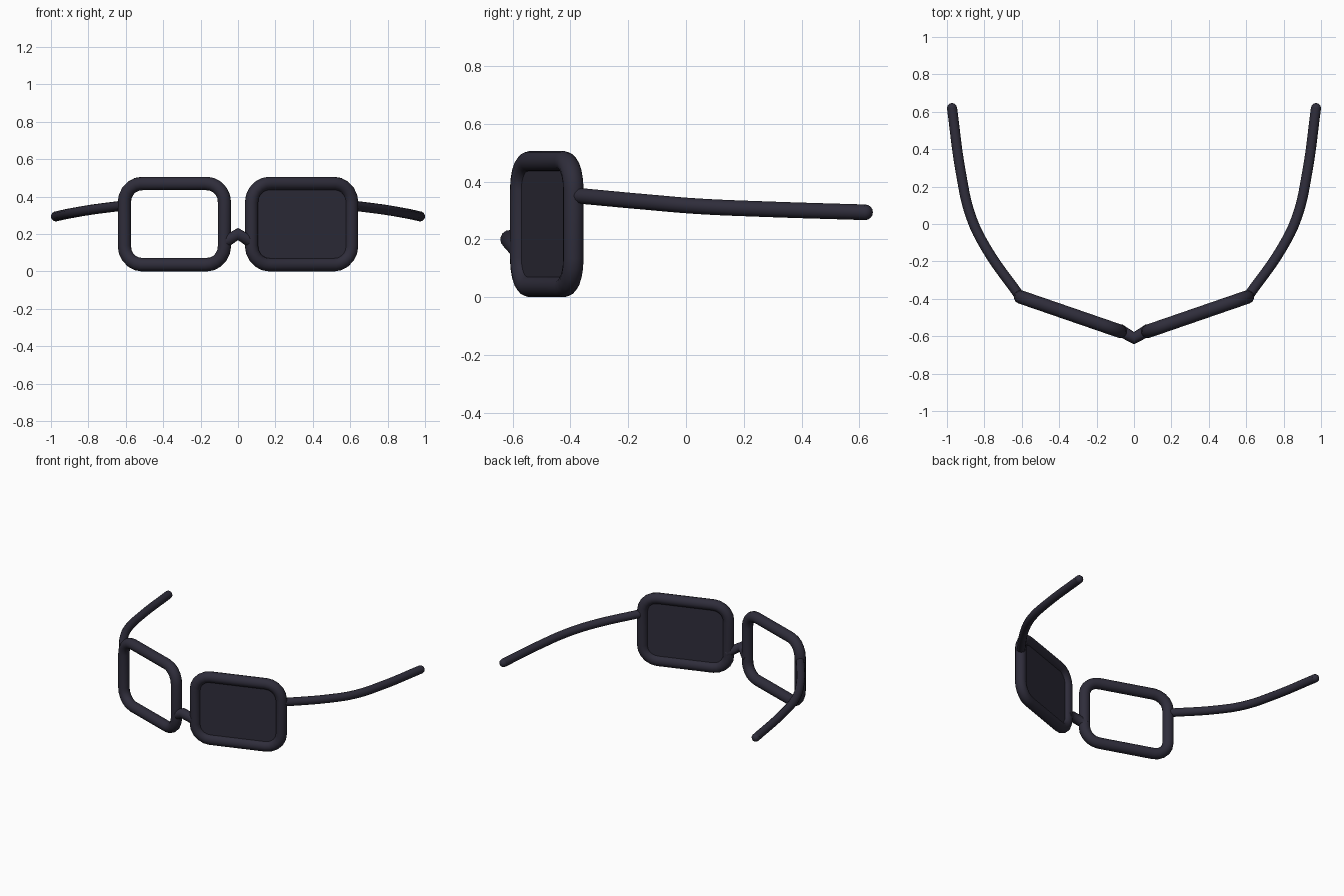
import bpy, bmesh, math
from mathutils import Vector, Matrix

cube = bpy.data.objects.get("Cube")
if cube:
    bpy.data.objects.remove(cube)

# One dark plastic for everything
dark = bpy.data.materials.new("dark plastic")
dark.use_nodes = True
color = (0.028, 0.026, 0.043, 1)
dark.diffuse_color = color
dark.node_tree.nodes["Principled BSDF"].inputs["Base Color"].default_value = color


def add_object(name, mesh):
    obj = bpy.data.objects.new(name, mesh)
    bpy.context.collection.objects.link(obj)
    mesh.materials.clear()
    mesh.materials.append(dark)
    return obj


def tube(name, points, radius, closed=False, curved=False):
    """Sweep a round section along a path and turn it into a mesh."""
    curve = bpy.data.curves.new(name, 'CURVE')
    curve.dimensions = '3D'
    curve.bevel_depth = radius
    curve.bevel_resolution = 4
    curve.resolution_u = 6
    curve.use_fill_caps = not closed
    spline = curve.splines.new('BEZIER' if curved else 'POLY')
    knots = spline.bezier_points if curved else spline.points
    knots.add(len(points) - 1)
    for knot, p in zip(knots, points):
        if curved:
            knot.co = p
            knot.handle_left_type = knot.handle_right_type = 'AUTO'
        else:
            knot.co = (*p, 1)
    spline.use_cyclic_u = closed
    temp = bpy.data.objects.new(name + "_path", curve)
    bpy.context.collection.objects.link(temp)
    bpy.context.view_layer.update()
    mesh = bpy.data.meshes.new_from_object(
        temp.evaluated_get(bpy.context.evaluated_depsgraph_get()))
    bpy.data.objects.remove(temp)
    obj = add_object(name, mesh)
    for face in mesh.polygons:
        face.use_smooth = len(face.vertices) == 4
    return obj


def ball(name, center, radius):
    bm = bmesh.new()
    bmesh.ops.create_uvsphere(bm, u_segments=12, v_segments=8, radius=radius,
                              matrix=Matrix.Translation(center))
    for face in bm.faces:
        face.smooth = True
    mesh = bpy.data.meshes.new(name)
    bm.to_mesh(mesh)
    bm.free()
    return add_object(name, mesh)


HALF_W, HALF_H, CORNER, RIM = 0.283, 0.217, 0.1, 0.036
CENTER = Vector((0.34, -0.482, 0.253))
ANGLE = math.radians(19)


def rim_path(side):
    """Rounded rectangle, swept back towards the temple."""
    path = []
    for i, (sx, sz) in enumerate([(1, 1), (-1, 1), (-1, -1), (1, -1)]):
        for k in range(6):
            a = math.pi / 2 * (i + k / 5)
            u = sx * (HALF_W - CORNER) + CORNER * math.cos(a)
            v = sz * (HALF_H - CORNER) + CORNER * math.sin(a)
            p = CENTER + Vector((u * math.cos(ANGLE), u * math.sin(ANGLE), v))
            path.append(Vector((p.x * side, p.y, p.z)))
    return path


TEMPLE = [(0.615, -0.38, 0.352), (0.79, -0.13, 0.329), (0.872, 0.04, 0.315),
          (0.925, 0.27, 0.305), (0.973, 0.62, 0.294)]

# Rims and temples on both sides
for side, label in [(1, "left"), (-1, "right")]:
    tube(label + "_rim", rim_path(side), RIM, closed=True)
    arm = [Vector((x * side, y, z)) for x, y, z in TEMPLE]
    tube(label + "_temple", arm, 0.027, curved=True)
    ball(label + "_temple_tip", arm[-1], 0.027)
    ball(label + "_hinge", arm[0], 0.027)

# Opaque lens, on the left only
bm = bmesh.new()
bm.faces.new([bm.verts.new(p) for p in rim_path(1)])
lens_mesh = bpy.data.meshes.new("left_lens")
bm.to_mesh(lens_mesh)
bm.free()
lens = add_object("left_lens", lens_mesh)
solid = lens.modifiers.new("thickness", 'SOLIDIFY')
solid.thickness = 0.015
solid.offset = 0

# Peaked bridge
tube("bridge", [(-0.08, -0.565, 0.15), (0, -0.61, 0.2), (0.08, -0.565, 0.15)], 0.033)
